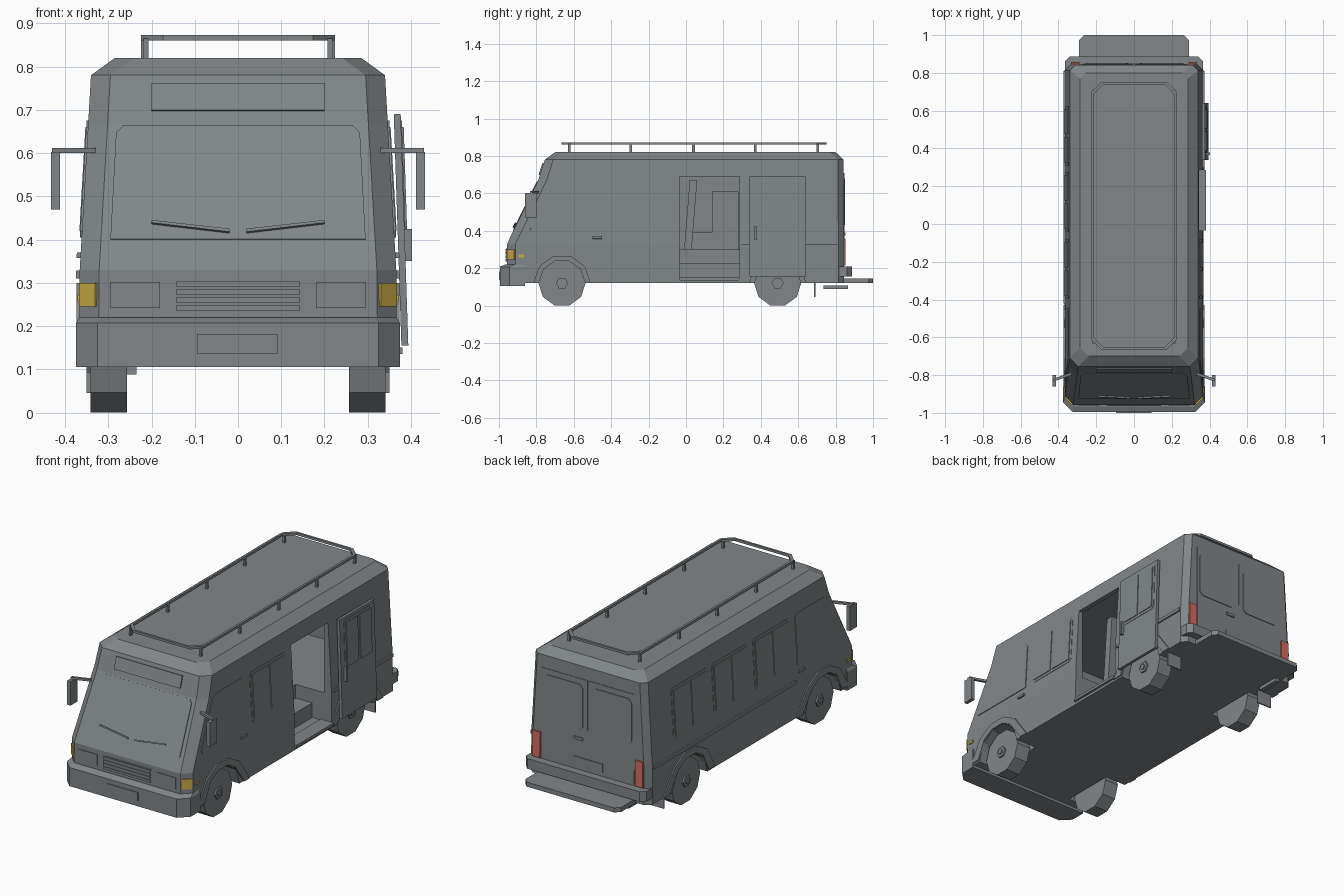
import bpy, bmesh, math
from mathutils import Vector, geometry

cube = bpy.data.objects.get("Cube")
if cube:
    bpy.data.objects.remove(cube, do_unlink=True)


def material(name, rgb):
    m = bpy.data.materials.new(name)
    m.use_nodes = True
    m.diffuse_color = (*rgb, 1)
    m.node_tree.nodes["Principled BSDF"].inputs["Base Color"].default_value = (*rgb, 1)
    return m


GREY = material("grey paint", (0.22, 0.24, 0.25))
AMBER = material("amber lens", (0.62, 0.42, 0.06))
RED = material("red lens", (0.65, 0.15, 0.12))


def finish(name, bm, mat=GREY):
    bmesh.ops.recalc_face_normals(bm, faces=bm.faces)
    mesh = bpy.data.meshes.new(name)
    bm.to_mesh(mesh)
    bm.free()
    mesh.materials.append(mat)
    obj = bpy.data.objects.new(name, mesh)
    bpy.context.scene.collection.objects.link(obj)
    return obj


def loft(name, rings, mat=GREY):
    bm = bmesh.new()
    loops = [[bm.verts.new(p) for p in ring] for ring in rings]
    n = len(loops[0])
    for a, b in zip(loops, loops[1:]):
        for i in range(n):
            bm.faces.new((a[i], a[(i + 1) % n], b[(i + 1) % n], b[i]))
    bm.faces.new(loops[0])
    bm.faces.new(loops[-1])
    return finish(name, bm, mat)


def box(name, x, y, z, mat=GREY):
    ring = lambda h: [(x[0], y[0], h), (x[1], y[0], h), (x[1], y[1], h), (x[0], y[1], h)]
    return loft(name, [ring(z[0]), ring(z[1])], mat)


def plate(name, pts, out, t=0.005, mat=GREY, sink=0.004):
    """Polygon thickened outwards along its own normal."""
    pts = [Vector(p) for p in pts]
    n = geometry.normal(pts)
    if n.dot(Vector(out)) < 0:
        n = -n
    return loft(name, [[p - n * sink for p in pts], [p + n * t for p in pts]], mat)


def wheel_shape(name, r, x0, x1, y, z, sides):
    ring = []
    for i in range(sides):
        a = 2 * math.pi * i / sides
        ring.append((y + r * math.cos(a), z + r * math.sin(a)))
    return loft(name, [[(x, *p) for p in ring] for x in (x0, x1)])


def carve(target, cutter):
    mod = target.modifiers.new("cut", "BOOLEAN")
    mod.operation, mod.solver, mod.object = "DIFFERENCE", "EXACT", cutter
    bpy.context.view_layer.objects.active = target
    bpy.ops.object.modifier_apply(modifier=mod.name)
    bpy.data.objects.remove(cutter, do_unlink=True)


def octagon(z, w, yf, yr, cf=0.045, cr=0.03):
    half = [(w - cf, yf), (w, yf + cf), (w, yr - cr), (w - cr, yr)]
    return [(x, y, z) for x, y in half] + [(-x, y, z) for x, y in reversed(half)]


def ramp(z, table):
    for (z0, v0), (z1, v1) in zip(table, table[1:]):
        if z <= z1:
            return v0 + (v1 - v0) * (z - z0) / (z1 - z0)
    return table[-1][1]


WIDTH = [(0.12, 0.368), (0.33, 0.366), (0.78, 0.34), (0.82, 0.285)]
NOSE = [(0.12, -0.957), (0.33, -0.957), (0.67, -0.79), (0.78, -0.755), (0.82, -0.70)]
TAIL = [(0.12, 0.845), (0.78, 0.843), (0.82, 0.80)]


def side(pts, s):
    return [(s * ramp(z, WIDTH), y, z) for y, z in pts]


def front(pts):
    return [(x, ramp(z, NOSE), z) for x, z in pts]


def rear(pts):
    return [(x, ramp(z, TAIL), z) for x, z in pts]


def rect(a0, a1, b0, b1, c=0.0):
    if not c:
        return [(a0, b0), (a1, b0), (a1, b1), (a0, b1)]
    return [(a0 + c, b0), (a1 - c, b0), (a1, b0 + c), (a1, b1 - c),
            (a1 - c, b1), (a0 + c, b1), (a0, b1 - c), (a0, b0 + c)]


# Body shell, hollow cabin, stairwell and wheel wells
body = loft("body", [octagon(z, ramp(z, WIDTH), y, ramp(z, TAIL)) for z, y in NOSE])
carve(body, box("cabin_cutter", (-0.32, 0.32), (-0.6, 0.8), (0.3, 0.765)))
carve(body, box("doorway_cutter", (0.15, 0.45), (-0.035, 0.285), (0.145, 0.69)))
AXLES = {"front": -0.663, "rear": 0.49}
ARCH_OUT = [(-0.21, 0.13), (-0.14, 0.25), (-0.05, 0.3), (0.05, 0.3), (0.14, 0.25), (0.235, 0.12)]
ARCH_IN = [(0.185, 0.12), (0.105, 0.23), (0.04, 0.265), (-0.04, 0.265), (-0.105, 0.23), (-0.155, 0.13)]
for end, y in AXLES.items():
    for s, hand in ((1, "left"), (-1, "right")):
        tag = f"{end}_{hand}"
        carve(body, wheel_shape("well_cutter", 0.15, s * 0.24, s * 0.45, y, 0.12, 10))
        wheel_shape(tag + "_wheel", 0.126, s * 0.257, s * 0.341, y, 0.12, 10)
        wheel_shape(tag + "_hub", 0.032, s * 0.33, s * 0.35, y, 0.12, 6)
        wheel_shape(tag + "_hub_cap", 0.016, s * 0.33, s * 0.356, y, 0.12, 6)
        arch = [(s * 0.362, y + a, z) for a, z in ARCH_OUT + ARCH_IN]
        plate(tag + "_arch", arch, (s, 0, 0), 0.012, sink=0.02)

# Cabin furniture and steps
box("bench_base", (-0.3, 0.1), (0.02, 0.28), (0.29, 0.39))
box("bench_back", (-0.3, 0.1), (0.14, 0.28), (0.39, 0.61))
loft("driver_partition", [[(x, y + d, z) for x, y in rect(-0.3, 0.2, 0, 0.04)]
                          for z, d in ((0.3, -0.01), (0.67, 0.02))])
box("entry_step", (0.14, 0.25), (-0.035, 0.285), (0.14, 0.225))
box("door_sill", (0.3, 0.38), (-0.035, 0.285), (0.135, 0.15))

# Side glazing: frame with two sliding panes
def window(name, y0, y1, s, mapper):
    plate(name + "_frame", mapper(rect(y0, y1, 0.405, 0.675, 0.015), s), (s, 0, 0), 0.002)
    mid = (y0 + y1) / 2
    for i, (a, b) in enumerate(((y0 + 0.015, mid - 0.008), (mid + 0.008, y1 - 0.015))):
        plate(f"{name}_pane_{i}", mapper(rect(a, b, 0.42, 0.66), s), (s, 0, 0), 0.006)


window("left_side_window", -0.395, -0.08, 1, side)
for i, y in enumerate((-0.395, -0.04, 0.31)):
    window(f"right_side_window_{i}", y, y + 0.315, -1, side)
CAB = [(-0.445, 0.405), (-0.445, 0.66), (-0.46, 0.675), (-0.69, 0.675),
       (-0.72, 0.66), (-0.835, 0.42), (-0.83, 0.405)]
for s, hand in ((1, "left"), (-1, "right")):
    plate(hand + "_cab_window", side(CAB, s), (s, 0, 0), 0.004)
    plate(hand + "_cab_handle", side(rect(-0.5, -0.45, 0.357, 0.37), s), (s, 0, 0), 0.009)
    plate(hand + "_belt_trim", side(rect(0.3 if s > 0 else -0.42, 0.81, 0.31, 0.328), s), (s, 0, 0), 0.008)
    plate(hand + "_side_marker", side(rect(-0.895, -0.865, 0.258, 0.272), s), (s, 0, 0), 0.005, AMBER)
    # Corner turn lamp
    w = ramp(0.27, WIDTH)
    lamp = [(s * (w - 0.04), -0.952, z) for z in (0.245, 0.3)]
    lamp += [(s * (w - 0.003), -0.915, z) for z in (0.3, 0.245)]
    plate(hand + "_turn_lamp", lamp, (s, -1, 0), 0.006, AMBER)
    # Door mirror
    arm = [(s * 0.33, -0.80), (s * 0.33, -0.785), (s * 0.43, -0.82), (s * 0.43, -0.835)]
    loft(hand + "_mirror_arm", [[(x, y, z) for x, y in arm] for z in (0.6, 0.612)])
    box(hand + "_mirror", sorted((s * 0.412, s * 0.432)), (-0.86, -0.8), (0.47, 0.602))
    # Front lamp, tail lamp, rear door and flap
    plate(hand + "_headlamp", front(rect(s * 0.18, s * 0.295, 0.242, 0.302)), (0, -1, 0), 0.004)
    plate(hand + "_tail_lamp", rear(rect(s * 0.288, s * 0.334, 0.215, 0.355)), (0, 1, 0), 0.009, RED)
    plate(hand + "_rear_door", rear(rect(s * 0.004, s * 0.28, 0.22, 0.71)), (0, 1, 0), 0.003)
    x0, x1 = sorted((s * 0.03, s * 0.265))
    plate(hand + "_rear_window", rear(rect(x0, x1, 0.43, 0.68, 0.02)), (0, 1, 0), 0.007)
    box(hand + "_mud_flap", sorted((s * 0.26, s * 0.35)), (0.685, 0.692), (0.045, 0.14))

# Slid-back passenger door, hung outside the wall
def slid(pts, s=1):
    return [(0.386 - (z - 0.15) * 0.033, y, z) for y, z in pts]


plate("sliding_door", slid(rect(0.34, 0.64, 0.155, 0.69)), (1, 0, 0), 0.008, sink=0.008)
window("sliding_door_window", 0.375, 0.62, 1, lambda p, s: [(x + 0.008, y, z) for x, y, z in slid(p)])
box("sliding_door_handle", (0.375, 0.402), (0.365, 0.378), (0.35, 0.425))

# Windscreen, sign panel, wipers, grille
SCREEN = [(0.295, 0.4), (0.282, 0.645), (0.265, 0.663)]
plate("windscreen", front(SCREEN + [(-x, z) for x, z in reversed(SCREEN)]), (0, -1, 0.4), 0.004)
plate("sign_panel", front(rect(-0.2, 0.2, 0.697, 0.76)), (0, -1, 0.3), 0.007)
for s, hand in ((1, "left"), (-1, "right")):
    blade = [(s * 0.02, 0.413), (s * 0.2, 0.434), (s * 0.2, 0.44), (s * 0.02, 0.42)]
    plate(hand + "_wiper", front(blade), (0, -1, 0.4), 0.012)
plate("grille_surround", front(rect(-0.147, 0.147, 0.233, 0.308)), (0, -1, 0), 0.002)
for i in range(4):
    z = 0.236 + i * 0.018
    plate(f"grille_slat_{i}", front(rect(-0.142, 0.142, z, z + 0.013)), (0, -1, 0), 0.007)

# Bumpers, number plates, rear step and exhaust
loft("front_bumper", [octagon(z, w, y, -0.86, 0.05, 0.002)
                      for z, w, y in ((0.105, 0.375, -0.995), (0.207, 0.375, -0.995), (0.22, 0.367, -0.965))])
box("front_number_plate", (-0.095, 0.093), (-1.0, -0.99), (0.137, 0.182))
loft("rear_bumper", [octagon(z, 0.365, 0.79, 0.887, 0.002, 0.025) for z in (0.155, 0.21)])
loft("rear_step", [octagon(z, 0.29, 0.80, 1.0, 0.002, 0.025) for z in (0.12, 0.145)])
plate("rear_number_plate", rear(rect(-0.09, 0.09, 0.235, 0.28)), (0, 1, 0), 0.007)
plate("rear_handle", rear(rect(0.03, 0.085, 0.375, 0.39)), (0, 1, 0), 0.009)
box("exhaust_pipe", (-0.26, -0.235), (0.735, 0.865), (0.088, 0.108))

# Roof rack: chamfered rail loop on posts
loop = rect(-0.224, 0.224, -0.665, 0.75, 0.05)
bm = bmesh.new()
rings = []
for x, y in loop:
    d = Vector((x, y - 0.04, 0))
    inner = Vector((x - math.copysign(0.012, x), y - math.copysign(0.012, d.y), 0))
    rings.append([bm.verts.new((px, py, z)) for px, py, z in (
        (x, y, 0.86), (x, y, 0.873), (inner.x, inner.y, 0.873), (inner.x, inner.y, 0.86))])
for a, b in zip(rings, rings[1:] + rings[:1]):
    for i in range(4):
        bm.faces.new((a[i], a[(i + 1) % 4], b[(i + 1) % 4], b[i]))
finish("roof_rack_rail", bm)
for i, y in enumerate((-0.625, -0.295, 0.04, 0.37, 0.705)):
    for s, hand in ((1, "left"), (-1, "right")):
        x = 0.218 if 0 < i < 4 else 0.213
        box(f"{hand}_rack_post_{i}", (s * x - 0.006, s * x + 0.006), (y - 0.007, y + 0.007), (0.815, 0.865))
